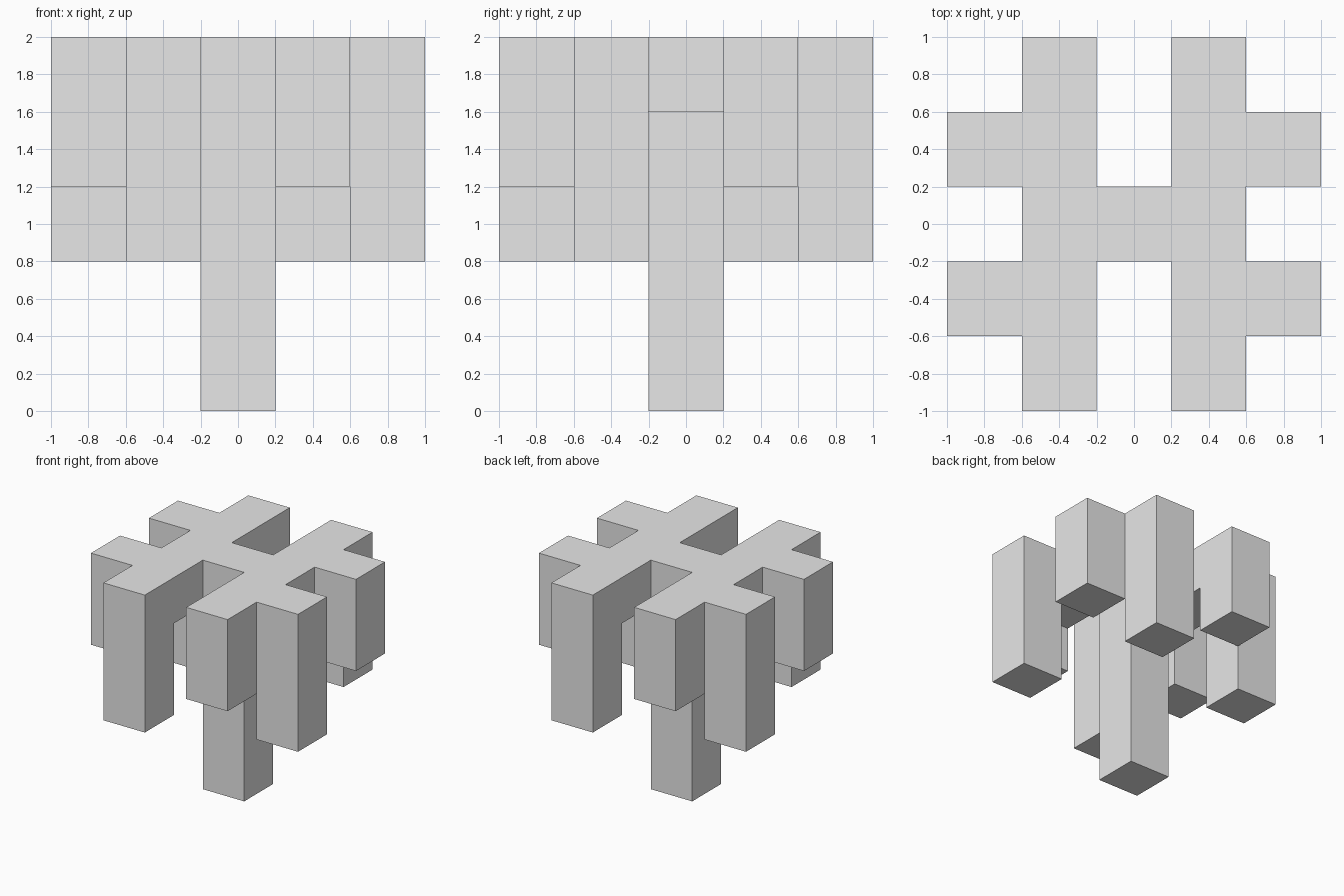
import bpy, bmesh
from mathutils import Vector

cube = bpy.data.objects.get("Cube")
if cube:
    bpy.data.objects.remove(cube, do_unlink=True)

S = 0.4       # block size
TOP = 4       # index of the top layer


def column(x, y, low, high=TOP):
    """Stack of blocks at grid position x, y."""
    return {(x, y, z) for z in range(low, high + 1)}


# Trunk
blocks = column(0, 0, 0)

# Branch layer: two bars joined over the trunk
for x in (-1, 1):
    for y in (-1, 0, 1):
        blocks |= column(x, y, TOP)

# Hanging ends, repeated by a half turn: three blocks long or two
for s in (-1, 1):
    blocks |= column(-s, -2 * s, 2)
    blocks |= column(2 * s, -s, 2)
    blocks |= column(s, -2 * s, 3)
    blocks |= column(-2 * s, -s, 3)

# Outer skin only: a face wherever a block has no neighbour
bm = bmesh.new()
for cell in blocks:
    centre = Vector(cell) * S + Vector((0, 0, S / 2))
    for axis in range(3):
        for sign in (-1, 1):
            near = list(cell)
            near[axis] += sign
            if tuple(near) in blocks:
                continue
            n, u = Vector(), Vector()
            n[axis] = sign
            u[(axis + 1) % 3] = 1
            v = n.cross(u)
            corners = (-u - v, u - v, u + v, v - u)
            bm.faces.new([bm.verts.new(centre + (n + c) * S / 2) for c in corners])
bmesh.ops.remove_doubles(bm, verts=bm.verts, dist=0.001)
bmesh.ops.dissolve_limit(bm, angle_limit=0.01, verts=bm.verts, edges=bm.edges)

mesh = bpy.data.meshes.new("block_tree")
bm.to_mesh(mesh)
bm.free()
tree = bpy.data.objects.new("block_tree", mesh)
bpy.context.collection.objects.link(tree)

# Plain grey
grey = bpy.data.materials.new("light_grey")
grey.use_nodes = True
colour = (0.8, 0.8, 0.8, 1)
grey.diffuse_color = colour
grey.node_tree.nodes["Principled BSDF"].inputs["Base Color"].default_value = colour
mesh.materials.append(grey)
